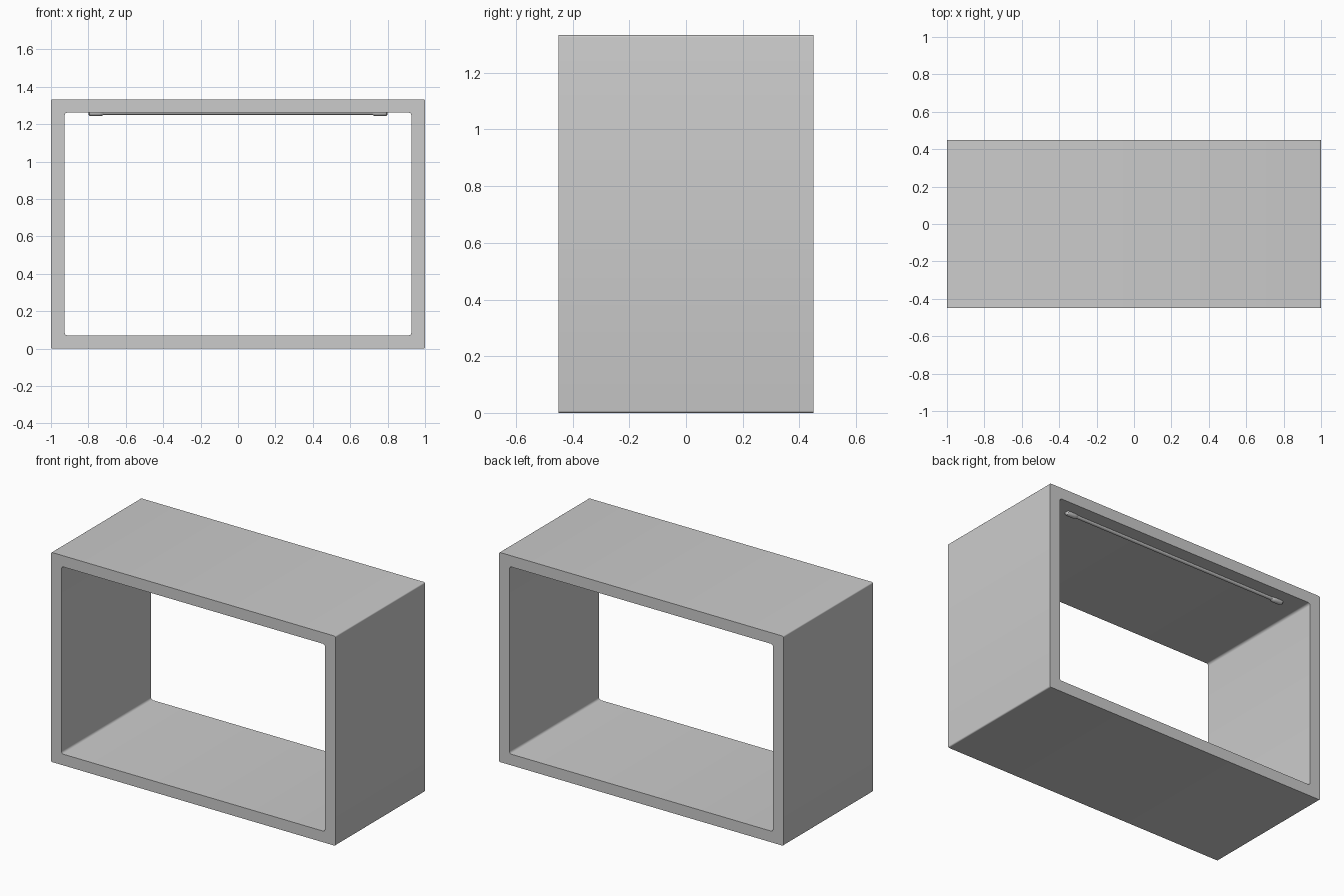
import bpy, bmesh, math
from mathutils import Matrix

if "Cube" in bpy.data.objects:
    bpy.data.objects.remove(bpy.data.objects["Cube"])

WIDTH, DEPTH, HEIGHT, WALL = 2.0, 0.90, 1.333, 0.071
LAMP_Y = 0.353
CEILING = HEIGHT - WALL


def rounded_rect(x, z0, z1, r, steps=4):
    """Counter-clockwise (x, z) outline with rounded corners."""
    pts = []
    centres = [(x - r, z1 - r), (-x + r, z1 - r), (-x + r, z0 + r), (x - r, z0 + r)]
    for i, (cx, cz) in enumerate(centres):
        for s in range(steps + 1):
            a = math.pi / 2 * (i + s / steps)
            pts.append((cx + r * math.cos(a), cz + r * math.sin(a)))
    return pts


def finish(name, bm):
    bmesh.ops.recalc_face_normals(bm, faces=bm.faces)
    mesh = bpy.data.meshes.new(name)
    bm.to_mesh(mesh)
    bm.free()
    obj = bpy.data.objects.new(name, mesh)
    bpy.context.collection.objects.link(obj)
    bpy.ops.object.select_all(action='DESELECT')
    obj.select_set(True)
    bpy.context.view_layer.objects.active = obj
    bpy.ops.object.shade_smooth_by_angle(angle=math.radians(30))
    return obj


# Open cabinet frame: outer and inner outlines bridged front to back
bm = bmesh.new()
outer = rounded_rect(WIDTH / 2, 0, HEIGHT, 0.008)
inner = rounded_rect(WIDTH / 2 - 0.073, WALL, CEILING, 0.015)
h = DEPTH / 2
loops = [[bm.verts.new((x, y, z)) for x, z in pts]
         for pts, y in ((outer, -h), (outer, h), (inner, h), (inner, -h))]
n = len(outer)
for k in range(4):
    a, b = loops[k], loops[(k + 1) % 4]
    for i in range(n):
        j = (i + 1) % n
        bm.faces.new((a[i], a[j], b[j], b[i]))
finish("cabinet_frame", bm)

# Slim lamp tube under the ceiling, near the back
bm = bmesh.new()
bmesh.ops.create_cone(bm, cap_ends=True, segments=24, radius1=0.013, radius2=0.013,
                      depth=1.5, matrix=Matrix.Translation((0, LAMP_Y, CEILING + 0.001))
                      @ Matrix.Rotation(math.pi / 2, 4, 'Y'))
finish("lamp_tube", bm)


# Rounded lamp holders at both ends, lathed around the tube axis
def lamp_holder(name, side):
    profile = [(0.72, 0.013), (0.728, 0.017), (0.74, 0.019), (0.785, 0.019),
               (0.793, 0.017), (0.798, 0.012), (0.80, 0.006)]
    bm = bmesh.new()
    rings = []
    for x, r in profile:
        rings.append([bm.verts.new((side * x, LAMP_Y + r * math.cos(t * math.pi / 12),
                                    CEILING + r * math.sin(t * math.pi / 12)))
                      for t in range(24)])
    for a, b in zip(rings, rings[1:]):
        for i in range(24):
            j = (i + 1) % 24
            bm.faces.new((a[i], a[j], b[j], b[i]))
    bm.faces.new(rings[0])
    bm.faces.new(rings[-1])
    finish(name, bm)


lamp_holder("lamp_holder_left", -1)
lamp_holder("lamp_holder_right", 1)
